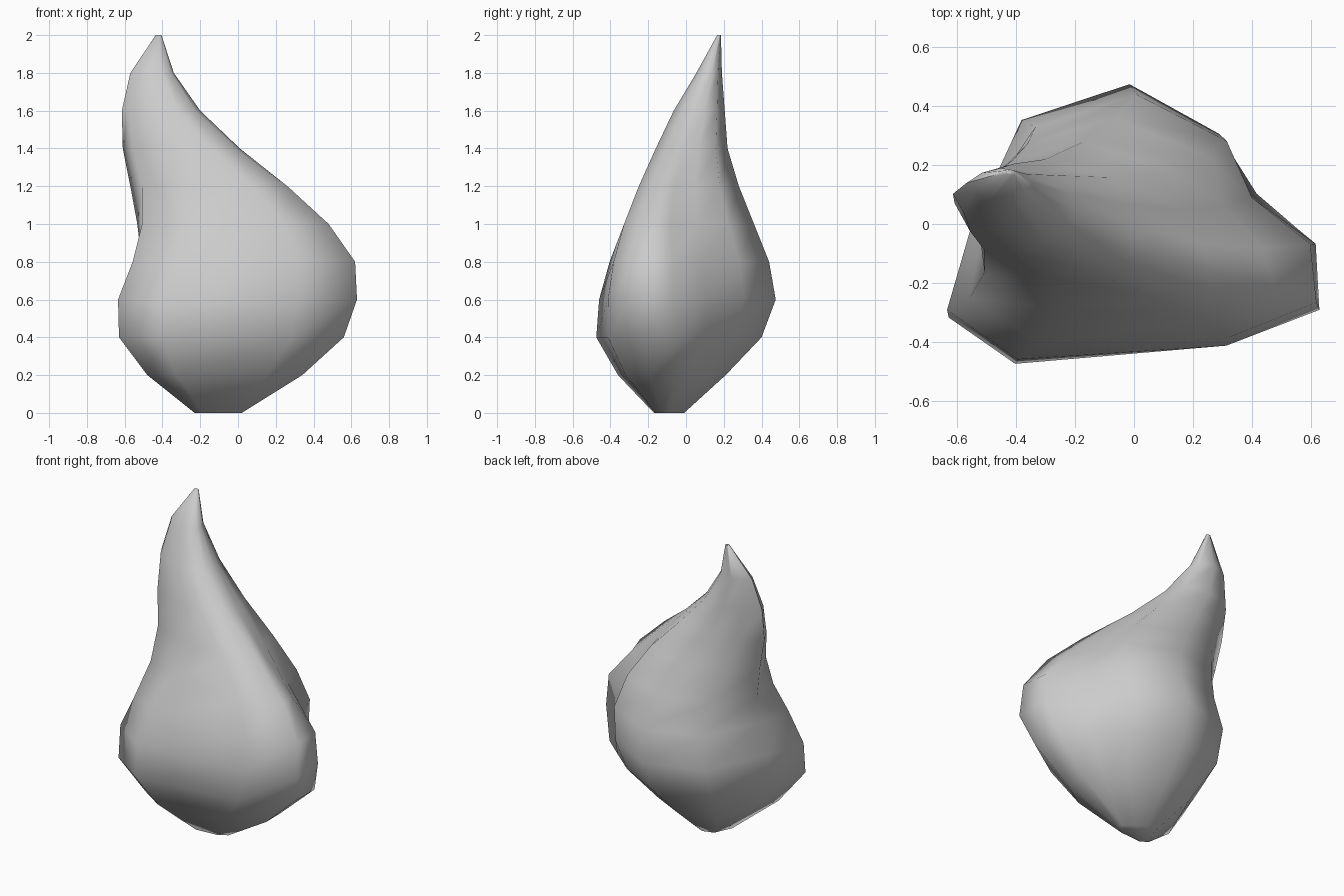
import bpy, bmesh, math

cube = bpy.data.objects.get("Cube")
if cube:
    bpy.data.objects.remove(cube)

grey = bpy.data.materials.new("light grey")
grey.use_nodes = True
tone = (0.6, 0.6, 0.6, 1)
grey.diffuse_color = tone
grey.node_tree.nodes["Principled BSDF"].inputs["Base Color"].default_value = tone

# Extents of each level, bottom to top: left, right, front, back
levels = [
    (-.23, .02, -.17, -.01), (-.48, .34, -.36, .21), (-.63, .56, -.475, .40),
    (-.635, .63, -.46, .475), (-.57, .62, -.42, .44), (-.555, .48, -.34, .36),
    (-.57, .27, -.25, .28), (-.61, .02, -.16, .22), (-.615, -.20, -.065, .205),
    (-.57, -.34, .055, .19), (-.435, -.405, .165, .185)]
STEP = 0.2

# Cross-sections as fractions of the extents
foot = [(0, .18), (.19, 0), (.77, .07), (1, .28), (1, .52),
        (.88, .66), (.74, .82), (.49, 1), (.20, .87), (.08, .46)]
belly = [(0, .18), (.19, 0), (.75, .05), (1, .18), (.99, .42),
         (.81, .60), (.73, .82), (.49, 1), (.20, .87), (.06, .46)]
crest = [(.07, .29), (.34, .12), (.78, 0), (1, .17), (.94, .34),
         (.85, .55), (.82, .80), (.47, 1), (.18, .88), (0, .58)]
tip = [(.09, .38), (.34, .16), (.72, 0), (.94, .18), (1, .40),
       (.97, .62), (.89, .85), (.50, 1), (.23, .88), (0, .62)]

# Level at which each section holds
keys = [(0, foot), (2, foot), (3, belly), (3.7, belly),
        (5.7, crest), (7.5, tip), (10, tip)]


def mix(a, b, t):
    return a + (b - a) * t


def section(level):
    """Outline of one level as fractions of its extents."""
    for (start, low), (end, high) in zip(keys, keys[1:]):
        if level <= end:
            t = (level - start) / (end - start)
            return [(mix(ax, bx, t), mix(ay, by, t))
                    for (ax, ay), (bx, by) in zip(low, high)]


bm = bmesh.new()
rings = []
for i, (left, right, front, back) in enumerate(levels):
    rings.append([bm.verts.new((mix(left, right, x), mix(front, back, y), i * STEP))
                  for x, y in section(i)])

# Skin between levels, then close both ends
count = len(belly)
for low, high in zip(rings, rings[1:]):
    for k in range(count):
        n = (k + 1) % count
        bm.faces.new((low[k], low[n], high[n], high[k]))
bm.faces.new(rings[0][::-1])
bm.faces.new(rings[-1])
bmesh.ops.recalc_face_normals(bm, faces=bm.faces)

mesh = bpy.data.meshes.new("flame_body")
bm.to_mesh(mesh)
bm.free()
body = bpy.data.objects.new("flame_body", mesh)
bpy.context.collection.objects.link(body)
mesh.materials.append(grey)

bpy.context.view_layer.objects.active = body
body.select_set(True)
bpy.ops.object.shade_smooth_by_angle(angle=math.radians(80))
